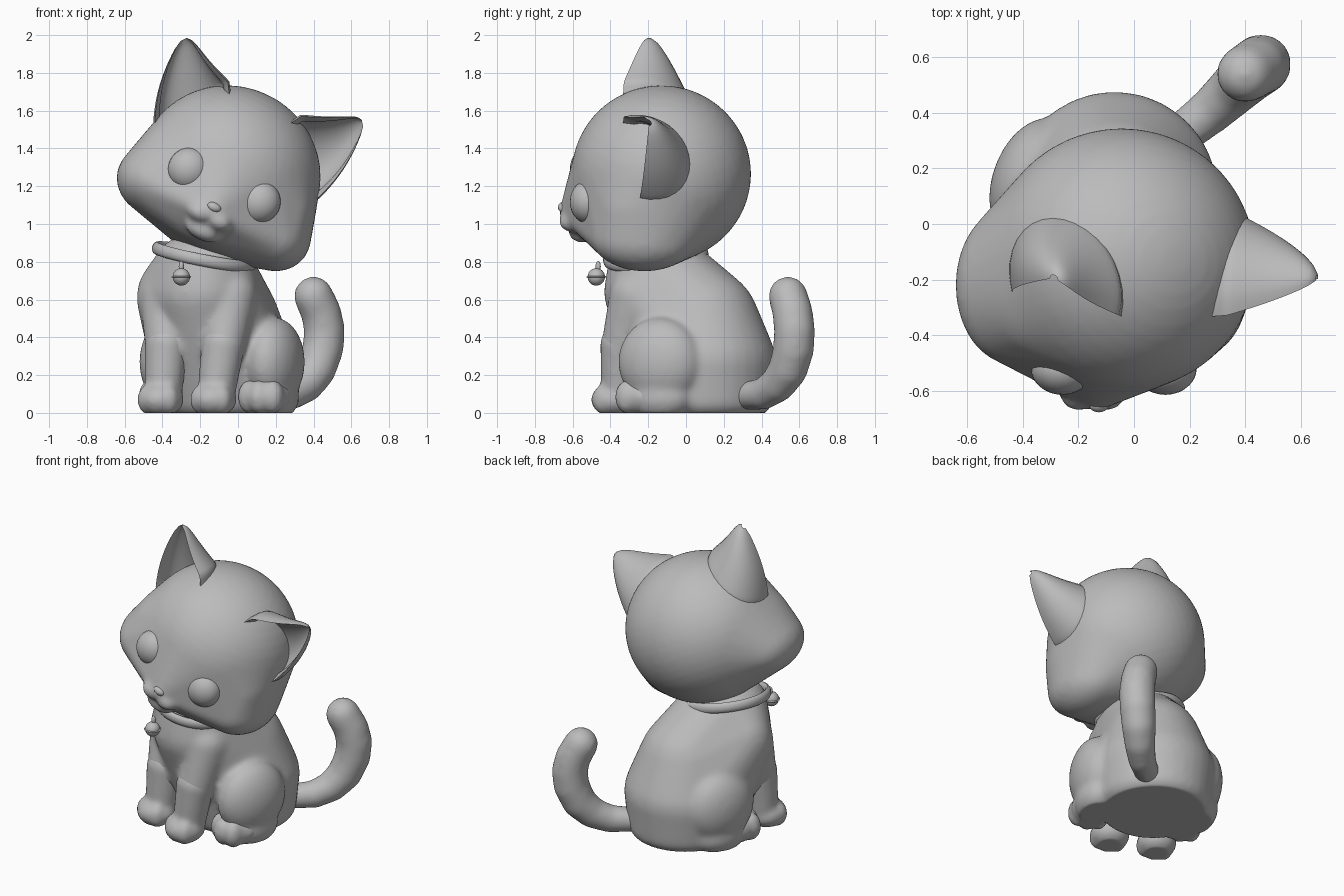
import bpy, bmesh, math
from mathutils import Matrix, Vector

cube = bpy.data.objects.get("Cube")
if cube:
    bpy.data.objects.remove(cube)

GREY = (0.5, 0.5, 0.5, 1)
clay = bpy.data.materials.new("plain grey")
clay.use_nodes = True
clay.diffuse_color = GREY
clay.node_tree.nodes["Principled BSDF"].inputs["Base Color"].default_value = GREY

# Body is turned a little to its right, head is rolled to its left
BODY = Matrix.Translation((-0.11, 0, 0)) @ Matrix.Rotation(math.radians(-21), 4, 'Z')
HEAD = Matrix.Translation((-0.065, -0.13, 1.22)) @ Matrix.Rotation(math.radians(25), 4, 'Y')


def blob(bm, centre, radii, segments=32):
    m = Matrix.Translation(centre) @ Matrix.Diagonal((*radii, 1))
    bmesh.ops.create_uvsphere(bm, u_segments=segments, v_segments=segments // 2, radius=1, matrix=m)


def wrapped(bm):
    """Stretch one convex skin round everything built so far."""
    skin = bmesh.new()
    for v in bm.verts:
        skin.verts.new(v.co)
    bm.free()
    bmesh.ops.convex_hull(skin, input=skin.verts[:])
    loose = [v for v in skin.verts if not v.link_faces]
    bmesh.ops.delete(skin, geom=loose, context='VERTS')
    return skin


def limb(bm, stations, steps=8):
    """Chain of balls through (x, y, z, radius) stations."""
    for a, b in zip(stations, stations[1:]):
        a, b = Vector(a), Vector(b)
        for i in range(steps + 1):
            p = a.lerp(b, i / steps)
            blob(bm, p[:3], (p[3],) * 3, 20)


def finish(name, bm, matrix, angle=40):
    bmesh.ops.recalc_face_normals(bm, faces=bm.faces)
    mesh = bpy.data.meshes.new(name)
    bm.to_mesh(mesh)
    bm.free()
    obj = bpy.data.objects.new(name, mesh)
    bpy.context.collection.objects.link(obj)
    obj.matrix_world = matrix
    mesh.materials.append(clay)
    bpy.ops.object.select_all(action='DESELECT')
    obj.select_set(True)
    bpy.context.view_layer.objects.active = obj
    bpy.ops.object.shade_smooth_by_angle(angle=math.radians(angle))
    return obj


def fuse(name, bm, matrix, smooth, floor=None):
    """Merge overlapping forms into one soft skin, flattened at the floor."""
    obj = finish(name, bm, matrix)
    remesh = obj.modifiers.new("skin", 'REMESH')
    remesh.mode = 'VOXEL'
    remesh.voxel_size = 0.016
    soften = obj.modifiers.new("soften", 'SMOOTH')
    soften.factor = 0.5
    soften.iterations = smooth
    graph = bpy.context.evaluated_depsgraph_get()
    mesh = bpy.data.meshes.new_from_object(obj.evaluated_get(graph))
    obj.modifiers.clear()
    obj.data = mesh
    mesh.materials.clear()
    mesh.materials.append(clay)
    for poly in mesh.polygons:
        poly.use_smooth = True
        poly.material_index = 0
    if floor is not None:
        for v in mesh.vertices:
            v.co.z = max(v.co.z, floor)


# Torso: rump, back, chest, neck and shoulders under one skin
bm = bmesh.new()
blob(bm, (0, 0.12, 0.27), (0.37, 0.365, 0.3))
blob(bm, (0, 0.11, 0.06), (0.35, 0.355, 0.14))
blob(bm, (0, 0.06, 0.48), (0.305, 0.335, 0.3))
blob(bm, (-0.01, -0.17, 0.64), (0.275, 0.28, 0.26))
blob(bm, (-0.01, -0.17, 0.8), (0.255, 0.255, 0.16))
for s in (-1, 1):
    blob(bm, (s * 0.19 - 0.04, -0.18, 0.61), (0.145, 0.16, 0.2))
bm = wrapped(bm)
# Thighs and upper front legs melt into the torso
for s in (-1, 1):
    x, y = s * 0.315 + 0.02, 0.02 - 0.04 * s
    blob(bm, (x, y, 0.27), (0.145, 0.23, 0.235))
    blob(bm, (x, y, 0.08), (0.12, 0.18, 0.12))
    limb(bm, [(s * 0.18 - 0.02, -0.22, 0.62, 0.145), (s * 0.16 - 0.01, -0.305, 0.34, 0.115)])
fuse("torso", bm, BODY, 16, 0)

# Lower legs and softly toed paws
for s, side in ((-1, "right"), (1, "left")):
    x = s * 0.15 - 0.03
    bm = bmesh.new()
    limb(bm, [(s * 0.16 - 0.01, -0.305, 0.36, 0.117), (x, -0.33, 0.09, 0.1)])
    blob(bm, (x, -0.36, 0.07), (0.12, 0.125, 0.09))
    for t in (-1, 0, 1):
        blob(bm, (x + t * 0.06, -0.42 + abs(t) * 0.02, 0.07), (0.055, 0.06, 0.078))
    fuse(side + "_front_leg", bm, BODY, 6, 0)

    x, y = s * 0.29 + 0.03, -0.08 - 0.02 * s
    bm = bmesh.new()
    blob(bm, (x, y, 0.085), (0.13, 0.17, 0.105))
    for t in (-1, 0, 1):
        blob(bm, (x + t * 0.065, y - 0.11 + abs(t) * 0.025, 0.085), (0.062, 0.065, 0.09))
    fuse(side + "_hind_paw", bm, BODY, 6, 0)

# Tail curling upward
bm = bmesh.new()
limb(bm, [(0.14, 0.3, 0.09, 0.075), (0.28, 0.41, 0.1, 0.085), (0.36, 0.485, 0.15, 0.095),
          (0.415, 0.54, 0.23, 0.105), (0.45, 0.57, 0.34, 0.11), (0.458, 0.575, 0.44, 0.11),
          (0.44, 0.565, 0.53, 0.108), (0.4, 0.54, 0.618, 0.105)])
fuse("tail", bm, Matrix(), 14, 0)

# Head: skull, temples, cheeks, lower face and muzzle under one skin, then lips and chin
bm = bmesh.new()
blob(bm, (0, 0, 0.05), (0.485, 0.475, 0.465), 48)
blob(bm, (0, -0.2, -0.16), (0.37, 0.27, 0.215))
blob(bm, (0, -0.44, -0.17), (0.09, 0.1, 0.075))
for s in (-1, 1):
    blob(bm, (s * 0.345, -0.09, -0.15), (0.205, 0.285, 0.185))
    blob(bm, (s * 0.36, -0.07, 0.02), (0.145, 0.26, 0.15))
bm = wrapped(bm)
blob(bm, (0, -0.42, -0.28), (0.1, 0.075, 0.055))
for s in (-1, 1):
    blob(bm, (s * 0.055, -0.465, -0.2), (0.075, 0.08, 0.055))
fuse("head", bm, HEAD, 8)

# Nose and eyes
bm = bmesh.new()
blob(bm, (0, -0.518, -0.145), (0.04, 0.03, 0.026), 20)
finish("nose", bm, HEAD)
for s, side in ((-1, "right"), (1, "left")):
    bm = bmesh.new()
    blob(bm, (s * 0.205, -0.39, -0.018), (0.112, 0.095, 0.114))
    finish(side + "_eye", bm, HEAD)

# Ears: tapering shells with a crescent section, open to the front
BASE, TIP = Vector((0.348, 0, 0.315)), Vector((0.522, 0, 0.592))
CHORD = Vector((-0.61, 0, 0.79))
ARC, RINGS, CURL = 18, 18, 0.3
for s, side in ((-1, "right"), (1, "left")):
    bm = bmesh.new()
    rings = []
    for i in range(RINGS + 1):
        t = -0.3 + 1.3 * i / RINGS
        taper = min(1 - t, 1)
        width = 0.21 * taper ** 0.72 + 0.018
        depth = 0.22 * taper ** 0.72 + 0.018
        middle = BASE.lerp(TIP, t) - CHORD * 0.02 * math.sin(math.pi * max(t, 0))
        angles = [-CURL + (math.pi + 2 * CURL) * k / ARC for k in range(ARC + 1)]
        section = [(a, 1, 1) for a in angles] + [(a, 0.84, 0.6) for a in angles[-2:0:-1]]
        ring = []
        for a, w, d in section:
            p = middle + CHORD * (width * w * math.cos(a))
            p.y = -0.085 + 0.02 * t + depth * d * math.sin(a) - 0.2 * width * math.cos(a)
            p.x *= s
            ring.append(bm.verts.new(p))
        rings.append(ring)
    for low, high in zip(rings, rings[1:]):
        for k in range(len(low)):
            n = (k + 1) % len(low)
            bm.faces.new((low[k], low[n], high[n], high[k]))
    bm.faces.new(rings[0])
    bm.faces.new(rings[-1])
    finish(side + "_ear", bm, HEAD, 60)

# Collar: a rounded band swept around the neck
bm = bmesh.new()
bmesh.ops.create_circle(bm, segments=12, radius=0.02,
                        matrix=Matrix.Translation((0.26, 0, 0)) @ Matrix.Rotation(math.pi / 2, 4, 'X')
                        @ Matrix.Diagonal((1, 1.6, 1, 1)))
bmesh.ops.spin(bm, geom=bm.verts[:] + bm.edges[:], cent=(0, 0, 0), axis=(0, 0, 1),
               angle=math.tau, steps=56, use_merge=True)
bmesh.ops.remove_doubles(bm, verts=bm.verts, dist=0.0005)
collar_tilt = Matrix.Rotation(math.radians(11), 4, 'Y') @ Matrix.Rotation(math.radians(4), 4, 'X')
finish("collar", bm, Matrix.Translation((-0.18, -0.16, 0.825)) @ collar_tilt)

# Bell with a raised seam and a hanging loop
bm = bmesh.new()
blob(bm, (0, 0, 0), (0.046, 0.046, 0.046), 24)
blob(bm, (0, 0, 0), (0.053, 0.053, 0.008), 24)
blob(bm, (0, 0.01, 0.055), (0.014, 0.014, 0.03), 12)
finish("bell", bm, Matrix.Translation((-0.3, -0.475, 0.72)))
